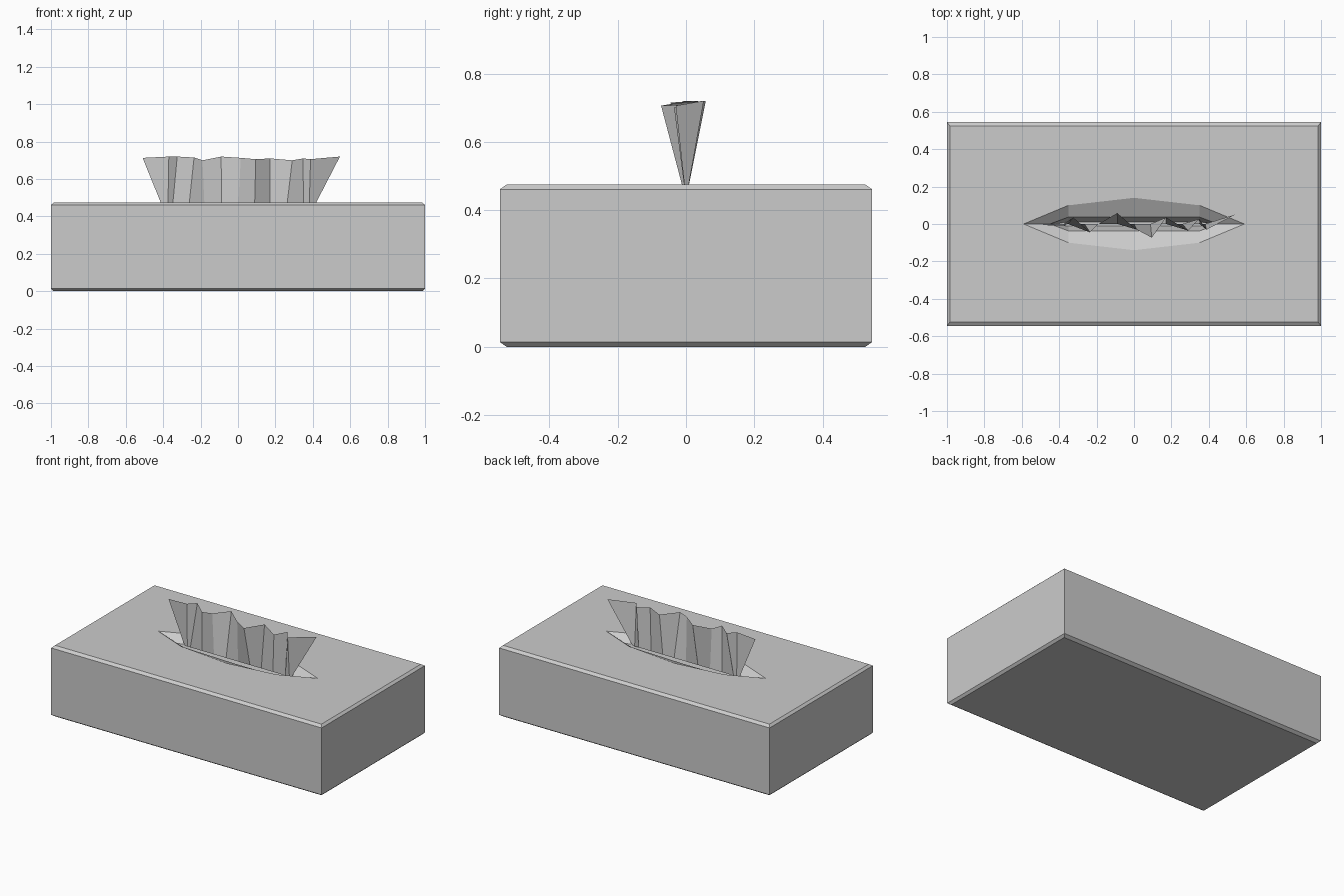
import bpy, bmesh

if "Cube" in bpy.data.objects:
    bpy.data.objects.remove(bpy.data.objects["Cube"])


def make_object(name, build):
    bm = bmesh.new()
    build(bm)
    bm.normal_update()
    mesh = bpy.data.meshes.new(name)
    bm.to_mesh(mesh)
    bm.free()
    obj = bpy.data.objects.new(name, mesh)
    bpy.context.collection.objects.link(obj)
    return obj


def ring(bm, pts, z):
    return [bm.verts.new((x, y, z)) for x, y in pts]


def bridge(bm, a, b):
    n = len(a)
    for i in range(n):
        j = (i + 1) % n
        bm.faces.new((a[i], a[j], b[j], b[i]))


def rect(w, d):
    # includes the middle of each short end so the top can split around the opening
    return [(-w, 0), (-w, -d), (w, -d), (w, 0), (w, d), (-w, d)]


def lens(ends, mid_x, side_y, mid_y):
    front = [(-mid_x, -side_y), (0, -mid_y), (mid_x, -side_y)]
    back = [(-x, -y) for x, y in front]
    return [(-ends, 0)] + front + [(ends, 0)] + back


H = 0.475


def build_box(bm):
    # box shell with chamfered top and bottom rims
    rings = [ring(bm, rect(w, d), z) for w, d, z in (
        (0.985, 0.525, 0), (1, 0.545, 0.014), (1, 0.545, H - 0.014), (0.985, 0.525, H))]
    bm.faces.new(list(reversed(rings[0])))
    for a, b in zip(rings, rings[1:]):
        bridge(bm, a, b)
    top = rings[-1]
    # sunken opening: shallow funnel, then a steep slit
    rim = ring(bm, lens(0.59, 0.35, 0.10, 0.14), H)
    lip = ring(bm, lens(0.45, 0.35, 0.037, 0.037), 0.43)
    slit = ring(bm, lens(0.42, 0.35, 0.012, 0.012), 0.36)
    bm.faces.new(top[0:4] + rim[4::-1])
    bm.faces.new(top[3:6] + [top[0], rim[0]] + rim[:3:-1])
    bridge(bm, rim, lip)
    bridge(bm, lip, slit)
    bm.faces.new(slit)


make_object("tissue_box", build_box)

# pleated tissue: base x, top x, top y, top z
PLEATS = [
    (-0.395, -0.51, -0.005, 0.713), (-0.375, -0.37, -0.01, 0.72),
    (-0.352, -0.325, 0.035, 0.72), (-0.265, -0.235, -0.045, 0.715),
    (-0.178, -0.19, 0.0, 0.70), (-0.088, -0.09, 0.058, 0.72),
    (0.0, 0.015, -0.03, 0.713), (0.088, 0.095, -0.073, 0.706),
    (0.172, 0.172, 0.035, 0.71), (0.258, 0.29, -0.035, 0.70),
    (0.35, 0.348, 0.027, 0.71), (0.38, 0.388, -0.03, 0.706),
    (0.395, 0.545, 0.052, 0.72),
]


def build_tissue(bm):
    low = [bm.verts.new((p[0], 0, 0.43)) for p in PLEATS]
    high = [bm.verts.new(p[1:]) for p in PLEATS]
    for i in range(len(PLEATS) - 1):
        bm.faces.new((low[i], low[i + 1], high[i + 1], high[i]))


make_object("tissue", build_tissue)
